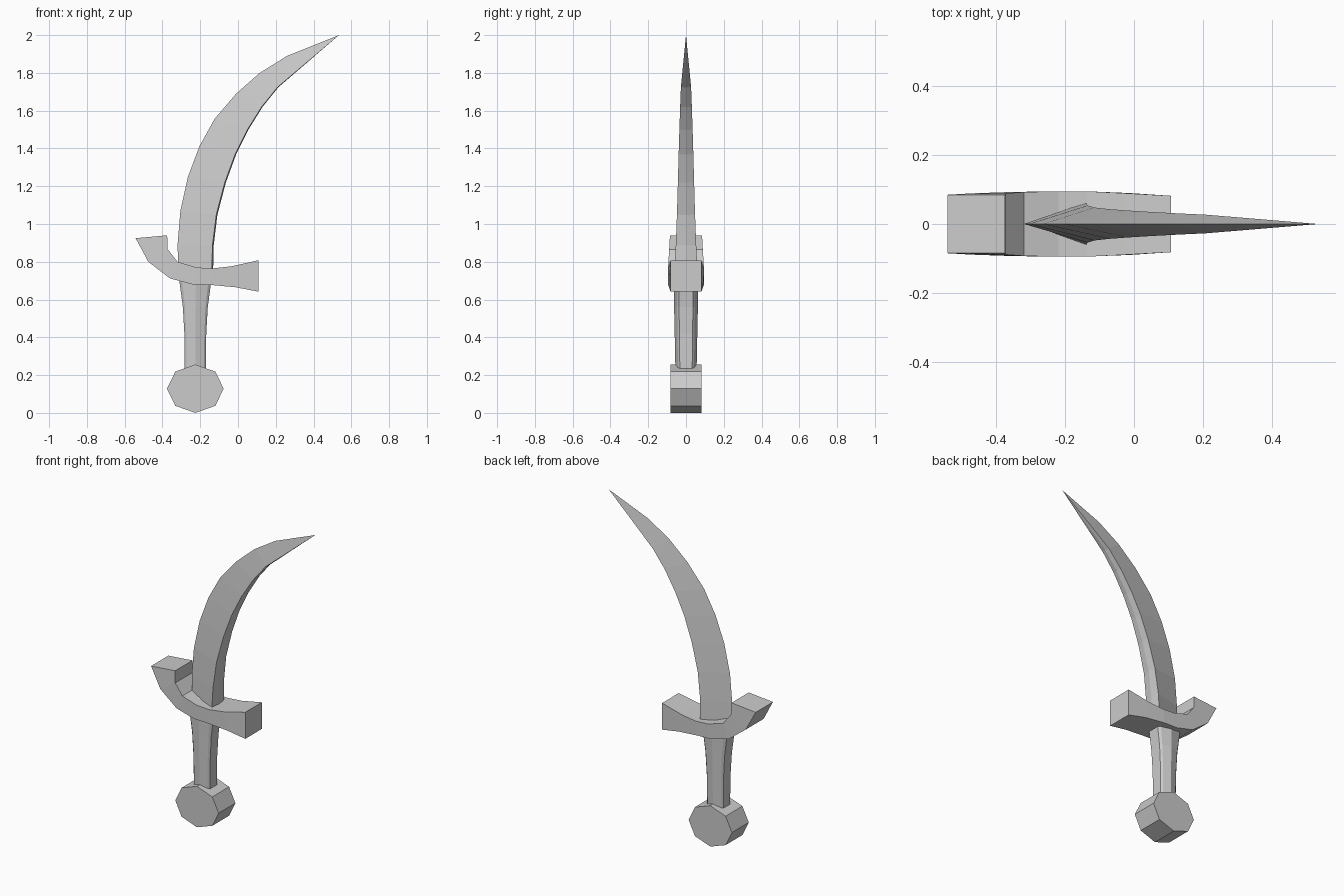
import bpy, bmesh, math
from mathutils import Matrix

cube = bpy.data.objects.get("Cube")
if cube:
    bpy.data.objects.remove(cube, do_unlink=True)

steel = bpy.data.materials.new("plain grey")
steel.use_nodes = True
steel.diffuse_color = (0.6, 0.6, 0.6, 1)
steel.node_tree.nodes["Principled BSDF"].inputs["Base Color"].default_value = steel.diffuse_color


def finish(name, bm):
    bmesh.ops.recalc_face_normals(bm, faces=bm.faces)
    mesh = bpy.data.meshes.new(name)
    bm.to_mesh(mesh)
    bm.free()
    mesh.materials.append(steel)
    obj = bpy.data.objects.new(name, mesh)
    bpy.context.collection.objects.link(obj)
    return obj


def loft(name, rings, tip=None):
    """Skin a list of closed rings, capped or drawn to a tip."""
    bm = bmesh.new()
    loops = [[bm.verts.new(p) for p in ring] for ring in rings]
    n = len(loops[0])
    for a, b in zip(loops, loops[1:]):
        for i in range(n):
            j = (i + 1) % n
            bm.faces.new((a[i], a[j], b[j], b[i]))
    bm.faces.new(loops[0])
    if tip:
        t = bm.verts.new(tip)
        for i in range(n):
            bm.faces.new((loops[-1][i], loops[-1][(i + 1) % n], t))
    else:
        bm.faces.new(loops[-1])
    return finish(name, bm)


# Blade: wedge section, sharp outer edge and thick inner spine
# (outer x, outer z, inner x, inner z, half thickness)
blade = [(-.315, .72, -.14, .72, .062), (-.32, .89, -.135, .89, .054),
         (-.305, 1.07, -.115, 1.05, .048), (-.265, 1.25, -.07, 1.22, .043),
         (-.205, 1.41, -.015, 1.37, .039), (-.125, 1.555, .05, 1.5, .035),
         (-.01, 1.69, .125, 1.62, .031), (.115, 1.8, .21, 1.725, .027),
         (.26, 1.89, .355, 1.848, .015)]
rings = []
for ox, oz, ix, iz, t in blade:
    rings.append([(ox, 0, oz), (ix, -t, iz), (ix + t * .12, 0, iz - t * .06), (ix, t, iz)])
loft("blade", rings, tip=(.535, 0, 2.0))

# Guard: box section swept from the upturned hook to the flared end
# (top x, top z, bottom x, bottom z, half depth)
guard = [(-.375, .94, -.542, .925, .085), (-.372, .866, -.475, .80, .089),
         (-.32, .80, -.36, .712, .093), (-.22, .77, -.24, .68, .095),
         (-.135, .765, -.15, .678, .095), (-.035, .776, -.013, .665, .09),
         (.108, .808, .108, .642, .082)]
loft("guard", [[(tx, -d, tz), (tx, d, tz), (bx, d, bz), (bx, -d, bz)]
               for tx, tz, bx, bz, d in guard])

# Grip: faceted handle widening toward the guard
center = -.226
quarter = [(1, .58), (.82, .75), (0, 1)]
section = quarter + [(-x, y) for x, y in quarter[1::-1]]
section += [(x, -y) for x, y in section[::-1]]
grip = [(.22, .056, .056), (.42, .058, .06), (.56, .066, .063), (.71, .086, .066)]
loft("grip", [[(center + x * w, y * d, z) for x, y in section] for z, w, d in grip])

# Pommel: eight-sided disc facing front
bm = bmesh.new()
bmesh.ops.create_cone(bm, cap_ends=True, segments=8, radius1=1, radius2=1, depth=1)
bmesh.ops.rotate(bm, verts=bm.verts, matrix=Matrix.Rotation(math.pi / 2, 3, 'X'))
bmesh.ops.scale(bm, verts=bm.verts, vec=(.15, .166, .128))
bmesh.ops.translate(bm, verts=bm.verts, vec=(center, 0, .128))
finish("pommel", bm)
